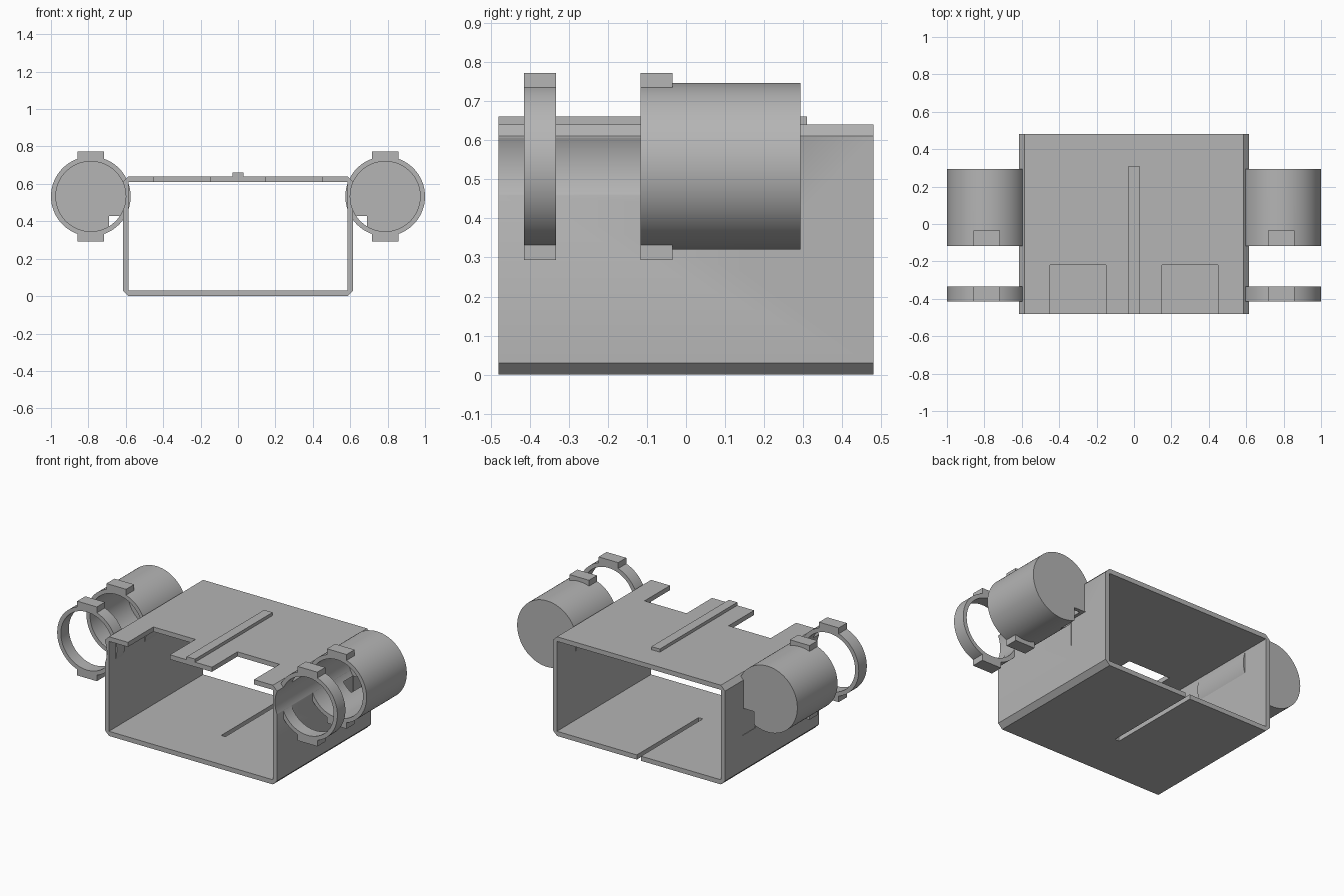
import bpy
import bmesh
from math import pi, radians
from mathutils import Matrix, Vector

default = bpy.data.objects.get("Cube")
if default:
    bpy.data.objects.remove(default, do_unlink=True)

grey = bpy.data.materials.new("plain grey")
grey.use_nodes = True
COLOUR = (0.46, 0.46, 0.46, 1)
grey.diffuse_color = COLOUR
grey.node_tree.nodes["Principled BSDF"].inputs["Base Color"].default_value = COLOUR

# Main sizes
HALF_W, HALF_L, HEIGHT, WALL = 0.615, 0.48, 0.64, 0.03
CUP_X, CUP_Z, CUP_R, BORE_R = 0.787, 0.533, 0.213, 0.187


def to_object(name, bm):
    bmesh.ops.recalc_face_normals(bm, faces=bm.faces)
    mesh = bpy.data.meshes.new(name)
    bm.to_mesh(mesh)
    bm.free()
    mesh.materials.append(grey)
    obj = bpy.data.objects.new(name, mesh)
    bpy.context.collection.objects.link(obj)
    return obj


def box(name, xs, ys, zs):
    lo, hi = zip(xs, ys, zs)
    lo, hi = Vector(lo), Vector(hi)
    bm = bmesh.new()
    matrix = Matrix.Translation((lo + hi) / 2) @ Matrix.Diagonal((hi - lo).to_4d())
    bmesh.ops.create_cube(bm, size=1, matrix=matrix)
    return to_object(name, bm)


def barrel(name, x, ys, radius):
    bm = bmesh.new()
    matrix = Matrix.Translation((x, sum(ys) / 2, CUP_Z)) @ Matrix.Rotation(pi / 2, 4, "X")
    bmesh.ops.create_cone(bm, cap_ends=True, segments=96, radius1=radius,
                          radius2=radius, depth=ys[1] - ys[0], matrix=matrix)
    return to_object(name, bm)


def combine(obj, tool, operation="DIFFERENCE"):
    """Apply a boolean and discard the tool."""
    tool.hide_render = True
    mod = obj.modifiers.new("cut", "BOOLEAN")
    mod.operation, mod.solver, mod.object = operation, "EXACT", tool
    bpy.context.view_layer.objects.active = obj
    bpy.ops.object.modifier_apply(modifier=mod.name)
    bpy.data.objects.remove(tool, do_unlink=True)


def smooth(obj):
    bpy.ops.object.select_all(action="DESELECT")
    obj.select_set(True)
    bpy.context.view_layer.objects.active = obj
    bpy.ops.object.shade_smooth_by_angle(angle=radians(25))


# Open-ended rectangular sleeve with chamfered outer corners
half = [(HALF_W - WALL, 0), (HALF_W, WALL), (HALF_W, HEIGHT - WALL), (HALF_W - WALL, HEIGHT)]
profile = half + [(-x, z) for x, z in reversed(half)]
bm = bmesh.new()
face = bm.faces.new([bm.verts.new((x, -HALF_L, z)) for x, z in profile])
new = bmesh.ops.extrude_face_region(bm, geom=[face])["geom"]
bmesh.ops.translate(bm, vec=(0, 2 * HALF_L, 0),
                    verts=[v for v in new if isinstance(v, bmesh.types.BMVert)])
sleeve = to_object("sleeve", bm)
inner = HALF_W - WALL
combine(sleeve, box("hollow", (-inner, inner), (-1, 1), (WALL, HEIGHT - WALL)))

# Slot in the floor, open at the back
combine(sleeve, box("floor_slot", (-0.015, 0.015), (-0.15, 1), (-0.1, 0.1)))

# Locating rib on top
box("top_rib", (-0.03, 0.03), (-HALF_L, 0.31), (HEIGHT - 0.005, 0.66))

for side, label in ((1, "left"), (-1, "right")):
    def span(a, b):
        return sorted((side * a, side * b))

    x = side * CUP_X
    tab_x = (x - 0.07, x + 0.07)
    tab_z = (0.293, 0.772)
    notch = (span(0.612, 0.69), (0.17, 0.3), (0.255, 0.427))

    # Front notches in the top plate, barrel groove and relief in the side wall
    combine(sleeve, box("top_notch", span(0.15, 0.45), (-1, -0.22), (0.5, 0.8)))
    combine(sleeve, barrel("groove", x, (-0.6, 0.268), BORE_R))
    combine(sleeve, box("relief", *notch))

    # Closed-back cup and front ring, each with a tab above and below
    for part, ys, tab_ys, bore_end in (
            ("cup", (-0.117, 0.293), (-0.117, -0.035), 0.268),
            ("ring", (-0.415, -0.333), (-0.415, -0.333), 0)):
        obj = barrel(f"{label}_{part}", x, ys, CUP_R)
        combine(obj, box("tabs", tab_x, tab_ys, tab_z), "UNION")
        combine(obj, barrel("bore", x, (-0.6, bore_end), BORE_R))
        if part == "cup":
            combine(obj, box("corner_notch", *notch))
        smooth(obj)

smooth(sleeve)
